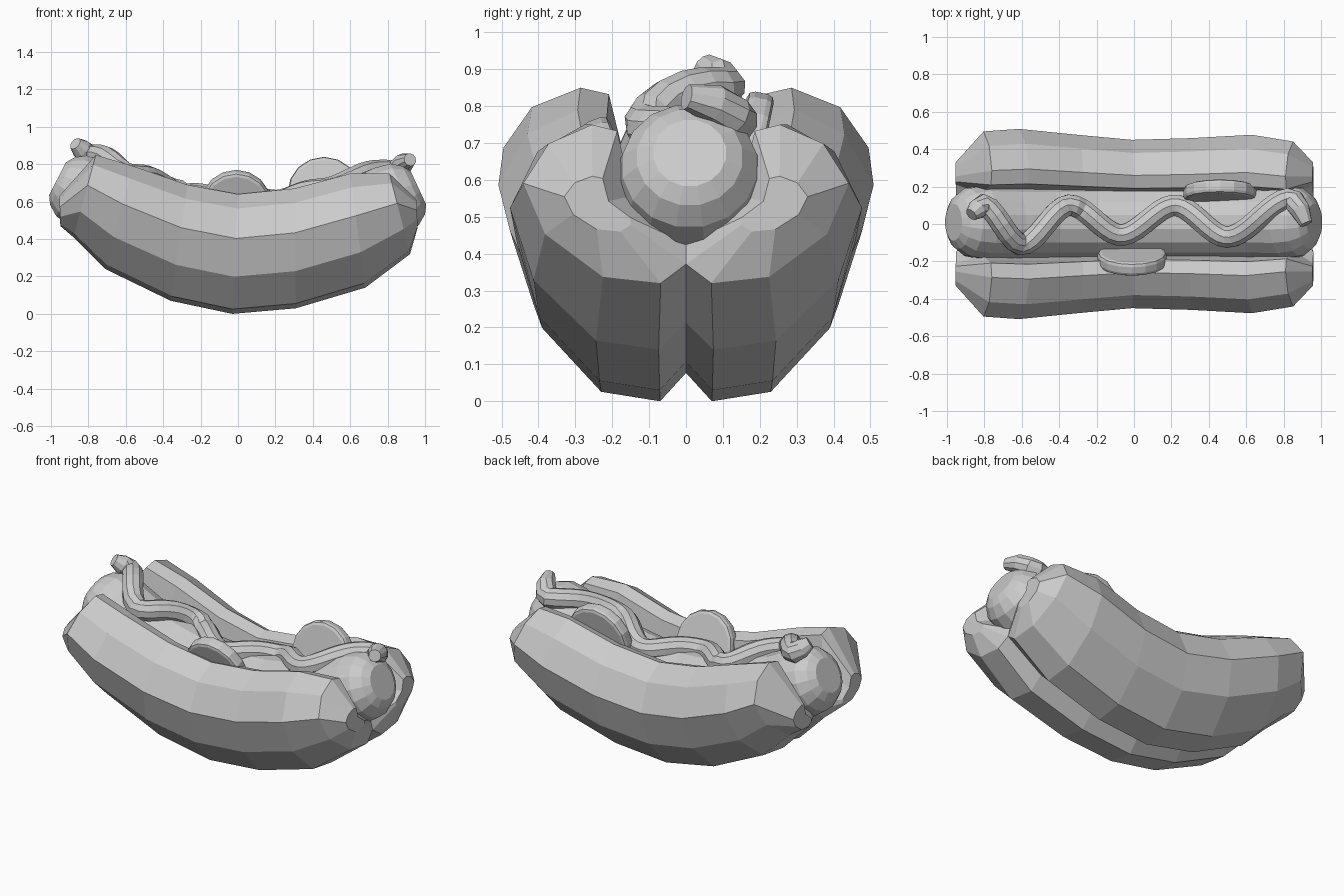
import bpy, bmesh, math
from mathutils import Vector

if "Cube" in bpy.data.objects:
    bpy.data.objects.remove(bpy.data.objects["Cube"])


def loft(name, rings):
    """Skin a list of equal-length point rings and cap both ends."""
    bm = bmesh.new()
    vs = [[bm.verts.new(p) for p in r] for r in rings]
    n = len(vs[0])
    for a, b in zip(vs, vs[1:]):
        for i in range(n):
            j = (i + 1) % n
            bm.faces.new((a[i], a[j], b[j], b[i]))
    bm.faces.new(vs[0])
    bm.faces.new(vs[-1])
    bmesh.ops.recalc_face_normals(bm, faces=bm.faces)
    me = bpy.data.meshes.new(name)
    bm.to_mesh(me)
    bm.free()
    ob = bpy.data.objects.new(name, me)
    bpy.context.collection.objects.link(ob)
    return ob


def tube(name, path, radii, sides):
    """Sweep a circle along a path, one radius per point."""
    path = [Vector(p) for p in path]
    rings = []
    for i, p in enumerate(path):
        t = (path[min(i + 1, len(path) - 1)] - path[max(i - 1, 0)]).normalized()
        u = Vector((0, 0, 1)).cross(t).normalized()
        w = t.cross(u)
        rings.append([p + radii[i] * (u * math.cos(a) + w * math.sin(a))
                      for a in (2 * math.pi * (k + .5) / sides for k in range(sides))])
    return loft(name, rings)


def spline(pts, x):
    """Smooth interpolation of (x, value) pairs."""
    k = max(i for i in range(len(pts) - 1) if pts[i][0] <= x or i == 0)
    def slope(i):
        a, b = pts[max(i - 1, 0)], pts[min(i + 1, len(pts) - 1)]
        return (b[1] - a[1]) / (b[0] - a[0])
    (x0, y0), (x1, y1) = pts[k], pts[k + 1]
    h = x1 - x0
    t = (x - x0) / h
    return ((2*t**3 - 3*t*t + 1) * y0 + (t**3 - 2*t*t + t) * h * slope(k)
            + (3*t*t - 2*t**3) * y1 + (t**3 - t*t) * h * slope(k + 1))


# Bun: half profile as (y, height fraction), lofted along the curved length
profile = [(.07, 0), (.23, .04), (.39, .31), (.45, .63), (.38, .88), (.26, 1),
           (.19, .96), (.15, .55), (0, .25), (0, .12)]
# top x, top z, bottom x, bottom z, outer y scale, end pinch
stations = [(-.955, .63, -.95, .47, 1, .4), (-.76, .85, -.88, .41, 1.1, 1),
            (-.56, .79, -.71, .24, 1.13, 1), (-.27, .69, -.36, .07, 1.06, 1),
            (0, .64, -.03, 0, 1, 1), (.3, .67, .31, .03, 1.02, 1),
            (.6, .75, .68, .14, 1.06, 1), (.81, .75, .92, .32, .98, 1),
            (.955, .61, .96, .46, 1, .4)]
rings = []
for xt, zt, xb, zb, s, pinch in stations:
    ring = []
    for y, v in profile:
        y = .25 + (y * s - .25) * pinch if pinch < 1 else y * s
        ring.append((xb + (xt - xb) * v, y, zb + (zt - zb) * v))
    rings.append(ring)
bun = loft("bun_halves", rings)
mirror = bun.modifiers.new("mirror", 'MIRROR')
mirror.use_axis = (False, True, False)
mirror.use_mirror_merge = False

# Sausage with rounded ends
center = [(-.98, .73), (-.8, .64), (-.5, .51), (-.2, .435), (0, .42),
          (.3, .44), (.6, .51), (.85, .62), (.98, .68)]
xs = [-.965, -.94, -.89, -.81, -.65, -.45, -.22, 0, .22, .45, .65, .81, .89, .94, .965]
rs = [.1, .145, .185, .2] + [.195] * 7 + [.2, .185, .145, .1]
tube("sausage", [(x, .01, spline(center, x)) for x in xs], rs, 16)

# Wavy sauce line resting on the sausage
wave = [(-.87, .05), (-.79, .1), (-.6, -.11), (-.35, .1), (-.07, -.06),
        (.22, .1), (.5, -.07), (.78, .12), (.86, .12), (.93, -.02)]
path = []
count = 56
for i in range(count):
    x = -.87 + 1.79 * i / (count - 1)
    y = spline(wave, x)
    slope = (spline(center, x + .02) - spline(center, x - .02)) / .04
    lift = math.sqrt(.2 ** 2 - min(y * y, .03)) * math.sqrt(1 + slope ** 2)
    path.append((x, y, spline(center, x) + lift + (.02 if x < -.3 else 0)
                 - max(0, x - .8) * .4))
radii = [.035, .055] + [.06] * (count - 4) + [.055, .035]
tube("sauce", path, radii, 10)


# Round slices tucked between sausage and bun
def slice_disc(name, loc, radius, lean):
    bpy.ops.mesh.primitive_cylinder_add(vertices=16, radius=radius, depth=.075, location=loc,
                                        rotation=(math.radians(90 + lean), 0, 0))
    ob = bpy.context.object
    ob.name = name
    bev = ob.modifiers.new("bevel", 'BEVEL')
    bev.width = .02
    bev.segments = 2


slice_disc("front_slice", (-.01, -.185, .59), .185, 20)
slice_disc("back_slice", (.46, .165, .645), .195, -12)
